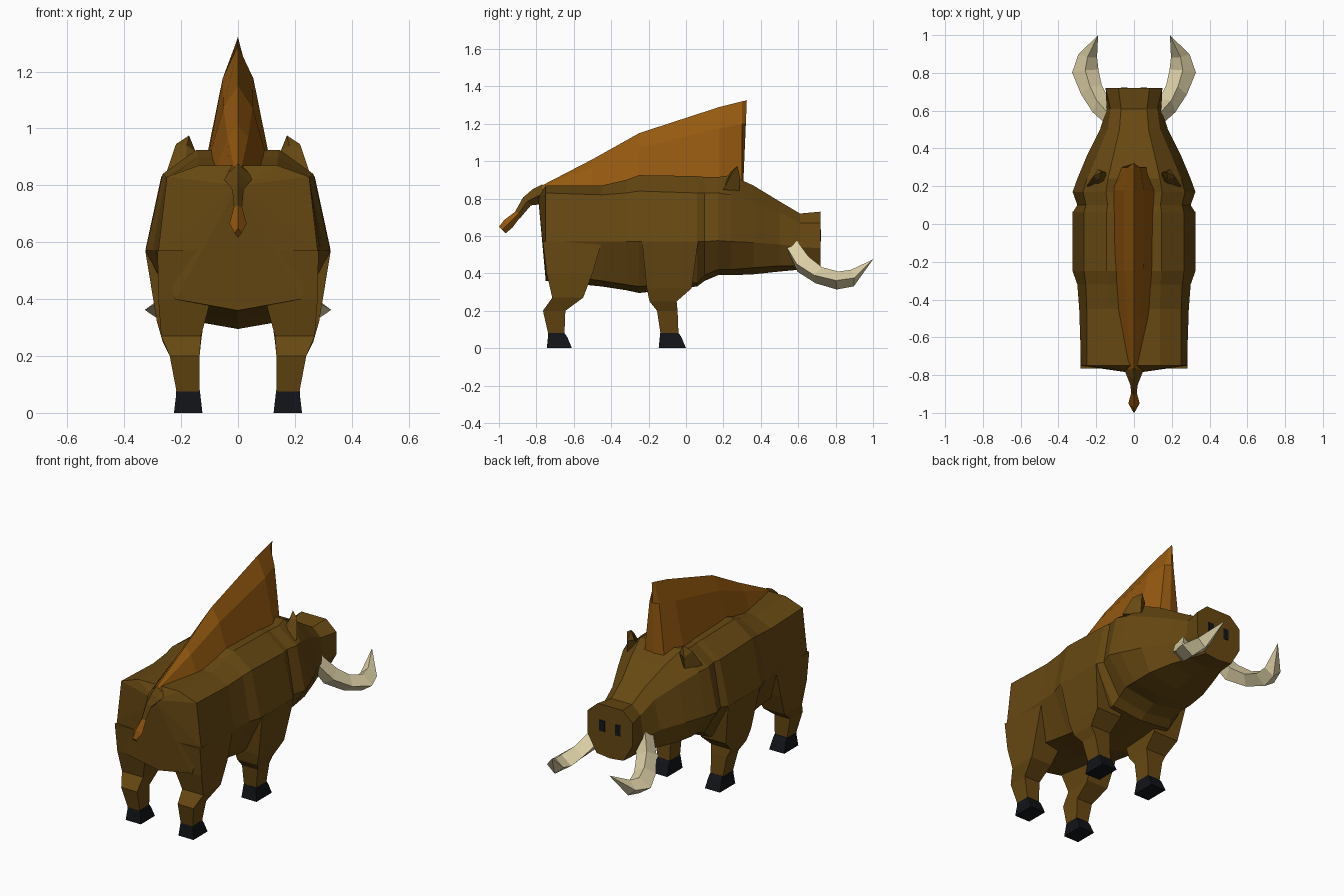
import bpy, bmesh
from mathutils import Vector


def material(name, rgb):
    m = bpy.data.materials.new(name)
    m.diffuse_color = (*rgb, 1)
    return m


BROWN = material("brown hide", (0.135, 0.065, 0.006))
ORANGE = material("orange bristle", (0.30, 0.10, 0.005))
CREAM = material("cream ivory", (0.72, 0.63, 0.38))
BLACK = material("black hoof", (0.006, 0.007, 0.009))


def loft(name, rings, mat, mirror=False, start_tip=None, end_tip=None):
    """Skin closed rings; each end is a flat cap or a fan to a tip point."""
    bm = bmesh.new()
    vs = [[bm.verts.new(p) for p in r] for r in rings]
    n = len(vs[0])
    for a, b in zip(vs, vs[1:]):
        for i in range(n):
            bm.faces.new((a[i], a[(i + 1) % n], b[(i + 1) % n], b[i]))
    for ring, tip in ((vs[0], start_tip), (vs[-1], end_tip)):
        if tip is None:
            bm.faces.new(ring)
        else:
            t = bm.verts.new(tip)
            for i in range(n):
                bm.faces.new((ring[i], ring[(i + 1) % n], t))
    bmesh.ops.recalc_face_normals(bm, faces=bm.faces)
    me = bpy.data.meshes.new(name)
    bm.to_mesh(me)
    bm.free()
    me.materials.append(mat)
    ob = bpy.data.objects.new(name, me)
    bpy.context.collection.objects.link(ob)
    if mirror:
        mod = ob.modifiers.new("mirror", 'MIRROR')
        mod.use_mirror_merge = False
    return ob


def both(half):
    """Half section (x >= 0, top centre to bottom centre) to a full ring."""
    return half + [(-x, y, z) for x, y, z in reversed(half) if x > 0]


def diamonds(path):
    """Diamond rings along a path of (point, sideways radius, upright radius)."""
    pts = [Vector(p) for p, _, _ in path]
    out = []
    for i, (_, ru, rv) in enumerate(path):
        t = (pts[min(i + 1, len(pts) - 1)] - pts[max(i - 1, 0)]).normalized()
        u = t.cross(Vector((0, 0, 1))).normalized()
        v = t.cross(u)
        out.append([pts[i] + u * ru, pts[i] + v * rv, pts[i] - u * ru, pts[i] - v * rv])
    return out


def box_rings(rows):
    """Leg rings from (z, back y, front y, inner x, outer x)."""
    return [[(xi, yb, z), (xo, yb, z), (xo, yf, z), (xi, yf, z)]
            for z, yb, yf, xi, xo in rows]


# Body and head: y, top z, shoulder x z, flank x z, lower x z, belly z
sections = [
    (-.75, .87, .25, .83, .28, .57, .22, .40, .36),
    (-.45, .87, .25, .82, .29, .57, .20, .36, .33),
    (-.32, .90, .255, .83, .30, .57, .20, .34, .31),
    (-.25, .925, .265, .84, .325, .57, .20, .33, .295),
    (.06, .92, .265, .83, .325, .57, .20, .35, .33),
    (.10, .915, .255, .83, .30, .57, .19, .39, .36),
    (.17, .915, .27, .83, .325, .575, .20, .42, .39),
    (.24, .925, .25, .82, .30, .57, .20, .42, .39),
    (.36, .87, .20, .78, .25, .565, .19, .43, .395),
    (.50, .785, .14, .725, .18, .555, .15, .44, .41),
    (.61, .72, .125, .67, .145, .54, .11, .44, .42),
    (.72, .73, .15, .67, .15, .535, .09, .43, .42),
]
loft("body_and_head",
     [both([(0, y, t), (xs * .55, y, t), (xs, y, zs), (xw, y, zw), (xl, y, zl), (0, y, b)])
      for y, t, xs, zs, xw, zw, xl, zl, b in sections],
     BROWN, start_tip=(0, -.79, .80))

# Legs and hooves
loft("hind_legs", box_rings([
    (.57, -.765, -.45, .08, .283), (.40, -.745, -.50, .095, .28),
    (.27, -.715, -.55, .13, .27), (.20, -.765, -.645, .135, .24),
    (.07, -.735, -.65, .135, .215)]), BROWN, True)
loft("front_legs", box_rings([
    (.57, -.235, .065, .12, .326), (.32, -.21, .03, .12, .285),
    (.25, -.195, -.05, .13, .265), (.20, -.155, -.045, .135, .24),
    (.07, -.135, -.04, .135, .215)]), BROWN, True)
for name, yb, yf in (("hind_hooves", -.738, -.645), ("front_hooves", -.14, -.035)):
    loft(name, box_rings([(.08, yb + .002, yf - .004, .134, .217),
                          (.06, yb, yf + .01, .132, .218),
                          (0, yb - .006, yf + .035, .125, .225)]), BLACK, True)

# Mane: y, half width, crest z
mane = [(-.77, .03, .87), (-.5, .08, 1.01), (-.25, .115, 1.15),
        (.18, .12, 1.29), (.30, .07, 1.32)]
loft("mane",
     [both([(0, y, zt), (w * .45, y, .85 + (zt - .85) * .74), (w, y, .85), (0, y, .84)])
      for y, w, zt in mane], ORANGE)
# Pointed leading edge of the mane
loft("mane_front", [[(-.07, .30, .85), (-.032, .30, 1.198), (0, .30, 1.32),
                     (.032, .30, 1.198), (.07, .30, .85)],
                    [(-.002, .305, .85), (-.002, .32, 1.2), (0, .325, 1.325),
                     (.002, .32, 1.2), (.002, .305, .85)]], ORANGE)

# Tail and tuft
loft("tail", diamonds([((0, -.75, .83), .06, .05), ((0, -.80, .81), .04, .045),
                       ((0, -.85, .785), .02, .03), ((0, -.905, .705), .013, .02)]), BROWN)
loft("tail_tuft", diamonds([((0, -.89, .725), .014, .018), ((0, -.95, .665), .03, .03),
                            ((0, -.982, .632), .012, .025)]), ORANGE)

# Ears
loft("ears", [
    [(.25, .20, .85), (.19, .285, .83), (.14, .22, .87), (.19, .175, .79)],
    [(.218, .25, .945), (.19, .29, .91), (.15, .275, .92), (.18, .235, .94)]],
    BROWN, True, end_tip=(.172, .275, .975))

# Tusks
loft("tusks", diamonds([
    ((.115, .565, .555), .05, .042), ((.175, .625, .45), .055, .055),
    ((.225, .71, .39), .06, .047), ((.258, .81, .362), .07, .048),
    ((.245, .89, .375), .05, .045)]),
    CREAM, True, end_tip=(.19, 1.0, .475))

# Nostril plates
loft("nostrils", [[(.035, y, .57), (.07, y, .57), (.07, y, .635), (.035, y, .635)]
                  for y in (.717, .723)], BLACK, True)
